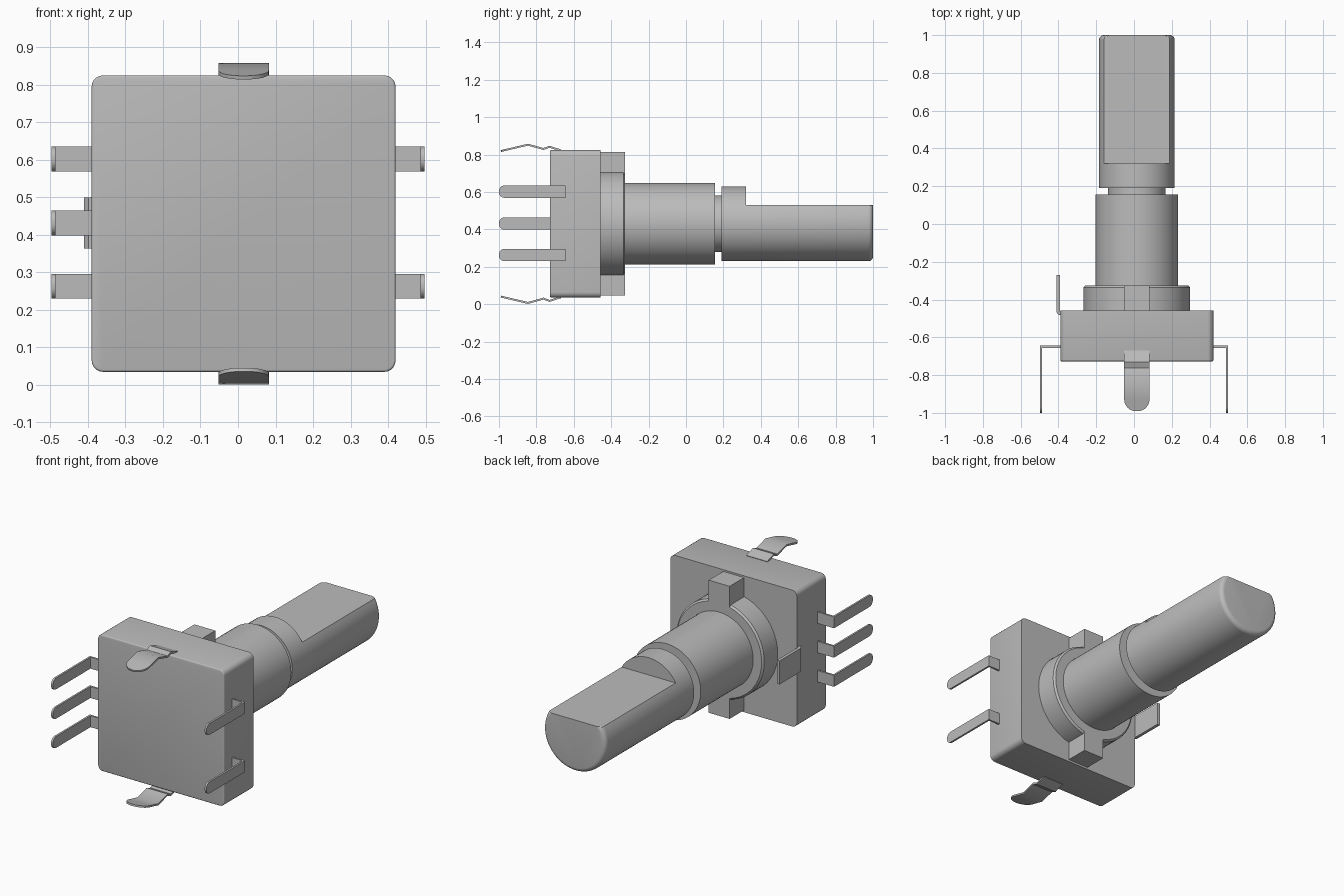
import bpy, bmesh, math
from mathutils import Vector

if "Cube" in bpy.data.objects:
    bpy.data.objects.remove(bpy.data.objects["Cube"])

CX, CZ = 0.015, 0.43          # shaft axis position
metal = bpy.data.materials.new("grey_metal")
metal.diffuse_color = (0.5, 0.5, 0.5, 1)
metal.use_nodes = True
metal.node_tree.nodes["Principled BSDF"].inputs["Base Color"].default_value = metal.diffuse_color


def finish(name, bm):
    """Turn a bmesh into a smooth-shaded object with sharp edges kept."""
    bmesh.ops.recalc_face_normals(bm, faces=bm.faces)
    me = bpy.data.meshes.new(name)
    bm.to_mesh(me)
    bm.free()
    me.materials.append(metal)
    ob = bpy.data.objects.new(name, me)
    bpy.context.collection.objects.link(ob)
    bpy.ops.object.select_all(action='DESELECT')
    ob.select_set(True)
    bpy.context.view_layer.objects.active = ob
    bpy.ops.object.shade_smooth_by_angle(angle=math.radians(35))
    return ob


def box(name, lo, hi, corner=0.0, rim=0.0):
    """Box with optional rounded corners along y and a rounded front rim."""
    bm = bmesh.new()
    bmesh.ops.create_cube(bm, size=1)
    for v in bm.verts:
        v.co = [(a + b) / 2 + c * (b - a) for a, b, c in zip(lo, hi, v.co)]
    if corner:
        along = [e for e in bm.edges
                 if abs(e.verts[0].co.y - e.verts[1].co.y) > 1e-4]
        bmesh.ops.bevel(bm, geom=along, offset=corner, segments=5,
                        profile=0.5, affect='EDGES')
    if rim:
        front = [e for e in bm.edges
                 if all(abs(v.co.y - lo[1]) < 1e-5 for v in e.verts)]
        bmesh.ops.bevel(bm, geom=front, offset=rim, segments=3,
                        profile=0.5, affect='EDGES')
    return finish(name, bm)


def lathe(name, profile, segs=72):
    """Revolve (y, radius, height limit) points around the shaft axis."""
    bm = bmesh.new()
    rings = []
    for y, r, top in profile:
        ring = []
        for i in range(segs):
            a = 2 * math.pi * i / segs
            ring.append(bm.verts.new((CX + r * math.cos(a), y,
                                      CZ + min(r * math.sin(a), top))))
        rings.append(ring)
    for p, q in zip(rings, rings[1:]):
        for i in range(segs):
            j = (i + 1) % segs
            bm.faces.new((p[i], p[j], q[j], q[i]))
    bm.faces.new(rings[0])
    bm.faces.new(rings[-1])
    bmesh.ops.remove_doubles(bm, verts=bm.verts, dist=1e-5)
    return finish(name, bm)


def strip(name, path, across, half, thick, tip=0.0):
    """Bent sheet strip along a path, with an optional rounded tip."""
    pts = [Vector(p) for p in path]
    rows = [(p, half) for p in pts]
    if tip:
        end = pts[-1]
        d = (end - pts[-2]).normalized()
        rows.pop()
        for k in range(9):
            a = math.radians(84) * k / 8
            rows.append((end - d * tip * (1 - math.sin(a)),
                         half - tip + tip * math.cos(a)))
    w = Vector(across)
    bm = bmesh.new()
    pairs = [(bm.verts.new(p - w * h), bm.verts.new(p + w * h))
             for p, h in rows]
    for (a, b), (c, d) in zip(pairs, pairs[1:]):
        bm.faces.new((a, b, d, c))
    ob = finish(name, bm)
    mod = ob.modifiers.new("thickness", 'SOLIDIFY')
    mod.thickness = thick
    mod.offset = 0
    mod.use_even_offset = True
    # bake the thickness so that the rim edges stay sharp
    bpy.ops.object.modifier_apply(modifier=mod.name)
    bpy.ops.object.shade_smooth_by_angle(angle=math.radians(30))
    return ob


# Housing
box("housing", (-0.39, -0.727, 0.035), (0.42, -0.458, 0.825), 0.03, 0.006)

# Collar with its two locating tabs
lathe("collar", [(-0.47, 0.282, 9), (-0.335, 0.282, 9), (-0.325, 0.272, 9)])
box("upper_tab", (-0.052, -0.47, CZ + 0.2), (0.082, -0.325, 0.815))
box("lower_tab", (-0.052, -0.47, 0.047), (0.082, -0.325, CZ - 0.2))

# Threaded bushing body
lathe("bushing", [(-0.34, 0.218, 9), (0.155, 0.218, 9)])

# Shaft: neck groove, round shoulder and flattened grip with a rounded end
shaft = [(0.14, 0.152, 9), (0.19, 0.152, 9), (0.19, 0.2, 9),
         (0.32, 0.2, 9), (0.32, 0.2, 0.1)]
for k in range(6):
    a = math.radians(90) * k / 5
    shaft.append((0.975 + 0.025 * math.sin(a),
                  0.175 + 0.025 * math.cos(a), 0.1))
lathe("shaft", shaft)

# Contact pins: three on the left, two on the right
for side, label, heights in ((-1, "left", (0.602, 0.432, 0.263)),
                             (1, "right", (0.602, 0.263))):
    for n, z in enumerate(heights, 1):
        x_out = 0.492 * side
        strip(f"{label}_pin_{n}",
              [(0.38 * side, -0.65, z), (x_out, -0.65, z), (x_out, -1, z)],
              (0, 0, 1), 0.033, 0.011, 0.03)

# Mounting clips, mirrored above and below
for s, label in ((1, "upper"), (-1, "lower")):
    prof = [(-0.67, 0.393), (-0.73, 0.412), (-0.762, 0.4),
            (-0.845, 0.423), (-0.99, 0.389)]
    strip(f"{label}_clip", [(CX, y, CZ + s * h) for y, h in prof],
          (1, 0, 0), 0.067, 0.01, 0.064)

# Side locating lug
strip("side_lug", [(-0.37, -0.474, 0.432), (-0.394, -0.474, 0.432),
                   (-0.402, -0.464, 0.432), (-0.402, -0.27, 0.432)],
      (0, 0, 1), 0.068, 0.018)
